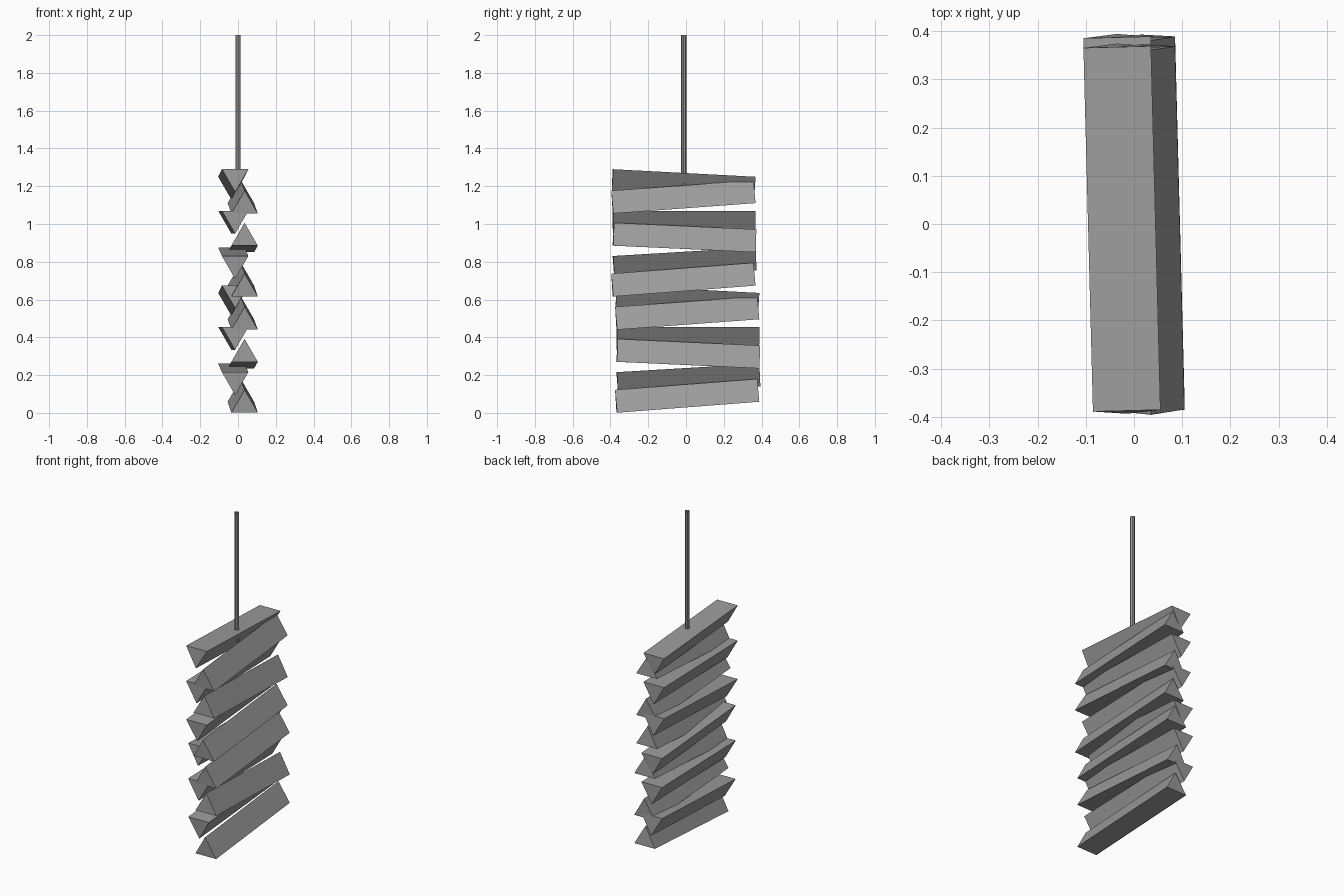
import bpy
import bmesh
import math
from mathutils import Matrix

default = bpy.data.objects.get("Cube")
if default:
    bpy.data.objects.remove(default)


def make_material(name, color):
    mat = bpy.data.materials.new(name)
    mat.use_nodes = True
    mat.diffuse_color = color
    mat.node_tree.nodes["Principled BSDF"].inputs["Base Color"].default_value = color
    return mat


grey = make_material("plain grey", (0.33, 0.33, 0.33, 1))


def add_object(name, bm):
    mesh = bpy.data.meshes.new(name)
    bm.to_mesh(mesh)
    bm.free()
    mesh.materials.append(grey)
    obj = bpy.data.objects.new(name, mesh)
    bpy.context.collection.objects.link(obj)
    return obj


SIDE = 0.14      # edge of the triangular section
LENGTH = 0.755   # length of each bar
YAW = math.radians(1.5)


def add_bar(name, up, y, z, rise):
    """Triangular bar along y, its flat face at height z, climbing by rise to the back."""
    height = SIDE * math.sqrt(3) / 2 * (1 if up else -1)
    section = [(-SIDE / 2, 0), (SIDE / 2, 0), (0, height)]
    bm = bmesh.new()
    face = bm.faces.new([bm.verts.new((px, -LENGTH / 2, pz)) for px, pz in section])
    back = bmesh.ops.extrude_face_region(bm, geom=[face])["geom"]
    bmesh.ops.translate(bm, vec=(0, LENGTH, 0),
                        verts=[v for v in back if isinstance(v, bmesh.types.BMVert)])
    bmesh.ops.recalc_face_normals(bm, faces=bm.faces)
    pitch = math.asin(rise / LENGTH)
    bm.transform(Matrix.Translation((0.025 if up else -0.025, y, z))
                 @ Matrix.Rotation(YAW, 4, "Z") @ Matrix.Rotation(pitch, 4, "X"))
    add_object(name, bm)


# Stack of bars: the same six tilts, used twice, point up and point down in turn
pattern = [(0.03, 0.058), (0.238, 0.045), (0.253, -0.035),
           (0.455, 0), (0.468, 0.055), (0.655, -0.04)]
for group, (y, lift) in enumerate([(0.01, 0), (-0.01, 0.615)]):
    for i, (z, rise) in enumerate(pattern):
        add_bar(f"bar_{group * len(pattern) + i + 1}", i % 2 == 0, y, z + lift, rise)

# Open thin rod rising from the top bar
bm = bmesh.new()
bottom, top = 1.2, 2.0
bmesh.ops.create_cone(bm, cap_ends=False, segments=8, radius1=0.014, radius2=0.014,
                      depth=top - bottom,
                      matrix=Matrix.Translation((0, -0.012, (top + bottom) / 2)))
add_object("hanging_rod", bm)
